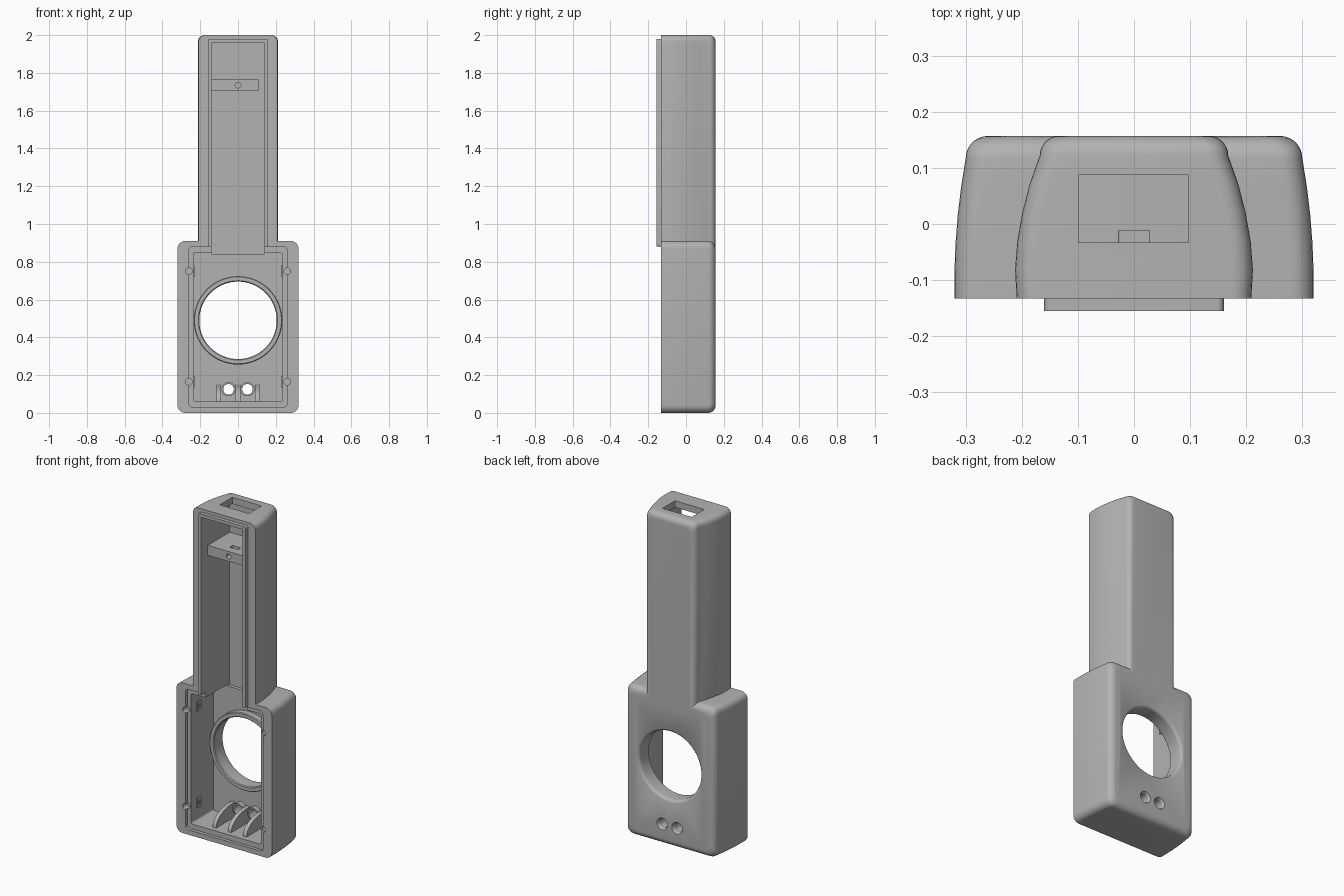
import bpy, bmesh, math
from mathutils import Vector

if "Cube" in bpy.data.objects:
    bpy.data.objects.remove(bpy.data.objects["Cube"])

grey = bpy.data.materials.new("plain grey")
grey.use_nodes = True
COLOUR = (0.45, 0.45, 0.45, 1)
grey.diffuse_color = COLOUR
grey.node_tree.nodes["Principled BSDF"].inputs["Base Color"].default_value = COLOUR


def loft(name, rings, closed=False):
    """Skin a row of equal rings; cap the ends, or join last to first."""
    bm = bmesh.new()
    loops = [[bm.verts.new(p) for p in ring] for ring in rings]
    pairs = list(zip(loops, loops[1:]))
    if closed:
        pairs.append((loops[-1], loops[0]))
    else:
        bm.faces.new(loops[0])
        bm.faces.new(loops[-1])
    n = len(loops[0])
    for a, b in pairs:
        for i in range(n):
            j = (i + 1) % n
            bm.faces.new((a[i], a[j], b[j], b[i]))
    bmesh.ops.recalc_face_normals(bm, faces=bm.faces)
    mesh = bpy.data.meshes.new(name)
    bm.to_mesh(mesh)
    bm.free()
    mesh.materials.append(grey)
    obj = bpy.data.objects.new(name, mesh)
    bpy.context.collection.objects.link(obj)
    return obj


def rounded_rect(y, x0, x1, z0, z1, r, steps=6):
    points = []
    corners = ((x1 - r, z1 - r), (x0 + r, z1 - r), (x0 + r, z0 + r), (x1 - r, z0 + r))
    for k, (cx, cz) in enumerate(corners):
        for i in range(steps + 1):
            a = math.pi / 2 * (k + i / steps)
            points.append(Vector((cx + r * math.cos(a), y, cz + r * math.sin(a))))
    return points


def slab(name, x0, x1, y0, y1, z0, z1, r=0.003):
    return loft(name, [rounded_rect(y, x0, x1, z0, z1, r) for y in (y0, y1)])


def turned(name, x, z, profile, closed=False, n=64):
    """Turn a (radius, y) profile around an axis along y."""
    rings = [[Vector((x + r * math.cos(math.tau * i / n), y, z + r * math.sin(math.tau * i / n)))
              for i in range(n)] for r, y in profile]
    return loft(name, rings, closed)


def combine(target, tool, operation):
    mod = target.modifiers.new("combine", "BOOLEAN")
    mod.operation, mod.solver, mod.object = operation, "EXACT", tool
    bpy.context.view_layer.objects.active = target
    bpy.ops.object.modifier_apply(modifier=mod.name)
    bpy.data.objects.remove(tool)


def casing(name, front, back, half_widths, z0, z1, corner, fillet):
    """Bowed outer form whose rear edge is rounded by a fillet."""
    start = back - fillet
    rings = []
    for i, w in enumerate(half_widths):
        y = front + (start - front) * i / (len(half_widths) - 1)
        rings.append(rounded_rect(y, -w, w, z0, z1, corner))
    for i in range(1, 8):
        a = math.pi / 2 * i / 7
        d = fillet * (1 - math.cos(a))
        w = half_widths[-1] - d
        rings.append(rounded_rect(start + fillet * math.sin(a), -w, w, z0 + d, z1 - d, corner))
    return loft(name, rings)


FRONT, BACK = -0.133, 0.157
HOLE_Z = 0.49

# Outer shell: wide base, narrow handle and the raised lip
shell = casing("shell", FRONT, BACK, (0.32, 0.32, 0.318, 0.314, 0.308, 0.3), 0, 0.91, 0.04, 0.04)
handle = casing("handle", FRONT, BACK, (0.209, 0.212, 0.208, 0.199, 0.186, 0.168), 0.8, 2, 0.035, 0.035)
combine(shell, handle, "UNION")
combine(shell, slab("lip", -0.16, 0.16, -0.155, -0.12, 0.88, 1.98, 0.012), "UNION")

# Hollow inside, stepped rim and the window in the top
cutters = [
    slab("rim_step", -0.26, 0.26, -0.14, -0.113, 0.03, 0.88, 0.02),
    slab("base_cavity", -0.235, 0.235, -0.2, 0.1, 0.06, 0.85, 0.01),
    slab("handle_cavity", -0.14, 0.14, -0.2, 0.12, 0.84, 1.96, 0.004),
    slab("top_window", -0.099, 0.097, -0.033, 0.087, 1.9, 2.1),
]

# Large round opening with a softened rear edge, and two button holes
flare = [(0.205 + 0.02 * (1 - math.cos(a)), 0.138 + 0.02 * math.sin(a))
         for a in [math.pi / 2 * i / 5 for i in range(6)]]
cutters.append(turned("opening", 0, HOLE_Z, [(0.205, 0.05)] + flare + [(0.225, 0.2)]))
for x in (-0.05, 0.05):
    cutters.append(turned("button_hole", x, 0.125,
                          [(0.028, 0.05), (0.028, 0.145), (0.036, 0.158), (0.036, 0.2)], n=32))

# Locating holes in the rim
for x in (-0.26, 0.26):
    for z in (0.165, 0.75):
        cutters.append(turned("locating_hole", x, z, [(0.018, -0.2), (0.018, -0.09)], n=24))
for cutter in cutters:
    combine(shell, cutter, "DIFFERENCE")
parts = [shell]

# Raised ring around the opening and collars around the button holes
parts.append(turned("opening_ring", 0, HOLE_Z,
                    [(0.205, 0.11), (0.205, 0.065), (0.21, 0.06), (0.23, 0.06),
                     (0.234, 0.065), (0.234, 0.11)], True))
for side, x in (("right", -0.05), ("left", 0.05)):
    parts.append(turned("button_collar_" + side, x, 0.125,
                        [(0.028, 0.11), (0.028, 0.07), (0.037, 0.07), (0.037, 0.11)], True, 32))

# Shelf across the handle with a screw hole and a nut slot
shelf = slab("shelf", -0.142, 0.11, -0.09, 0.125, 1.705, 1.765)
combine(shelf, turned("screw_hole", 0, 1.735, [(0.015, -0.2), (0.015, 0.02)], n=24), "DIFFERENCE")
combine(shelf, slab("nut_slot", -0.028, 0.028, -0.04, -0.012, 1.715, 1.8), "DIFFERENCE")
parts.append(shelf)

# Curved gussets on the floor of the base
for name, x in (("right", -0.102), ("middle", 0), ("left", 0.102)):
    outline = [(0.105, 0.055), (-0.08, 0.055)]
    for i in range(9):
        a = math.pi / 2 * i / 8
        outline.append((0.08 - 0.16 * math.cos(a), 0.065 + 0.085 * math.sin(a)))
    outline.append((0.105, 0.15))
    parts.append(loft("gusset_" + name,
                      [[Vector((x + d, y, z)) for y, z in outline] for d in (-0.012, 0.012)]))

# Small catch frames on the inner side walls
for side, s in (("right", -1), ("left", 1)):
    for level, z in (("lower", 0.165), ("upper", 0.75)):
        x0, x1 = sorted((s * 0.237, s * 0.229))
        catch = slab("catch_%s_%s" % (level, side), x0, x1, -0.06, -0.025, z - 0.03, z + 0.03)
        combine(catch, slab("slot", x0 - 0.01, x1 + 0.01, -0.05, -0.035, z - 0.012, z + 0.012), "DIFFERENCE")
        parts.append(catch)

# Smooth shading with crisp edges
bpy.ops.object.select_all(action="DESELECT")
for part in parts:
    part.select_set(True)
bpy.context.view_layer.objects.active = shell
bpy.ops.object.shade_smooth_by_angle(angle=math.radians(30))
